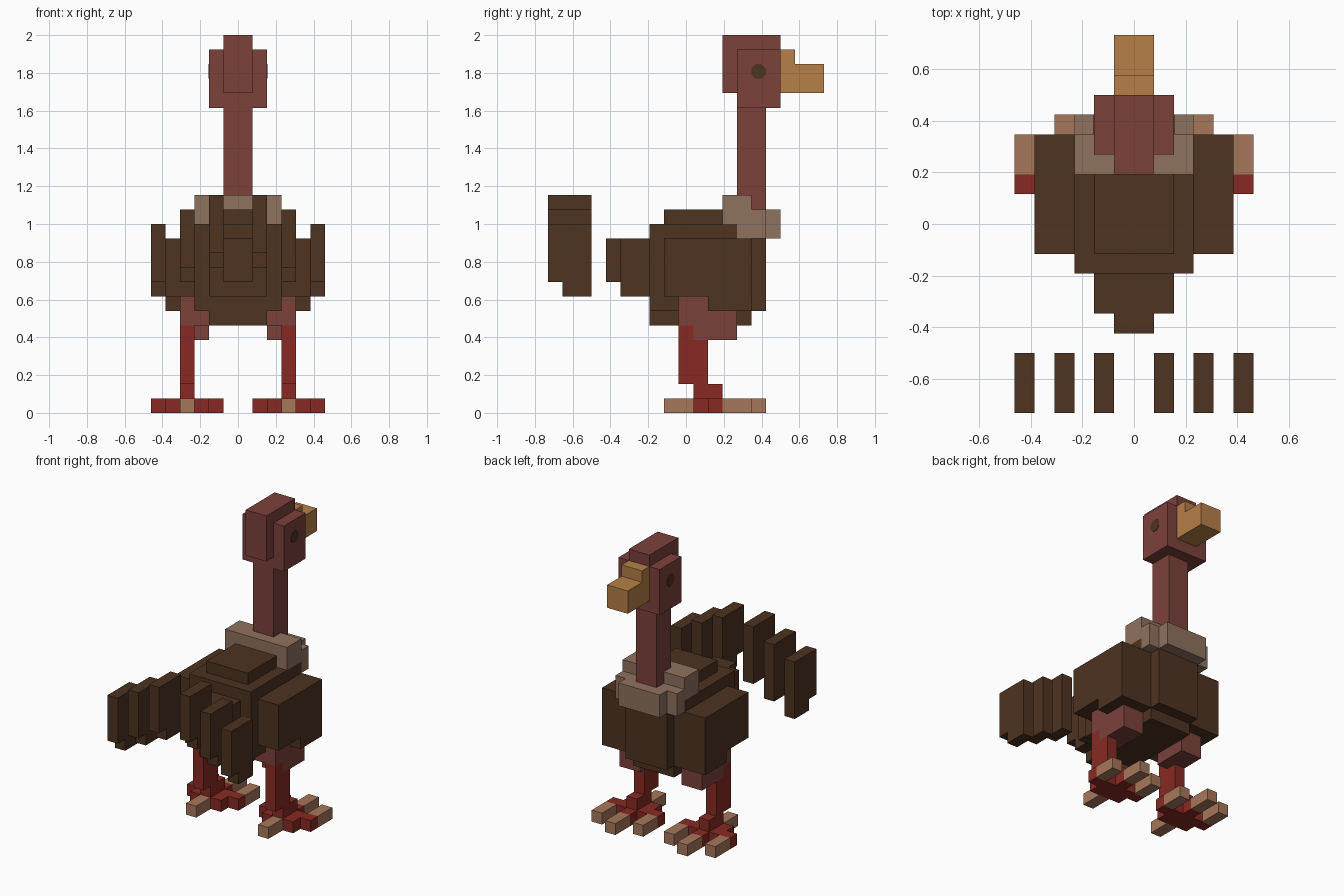
import bpy
import bmesh
import math
from mathutils import Matrix, Vector

U = 1 / 13  # one block of the model's grid

cube = bpy.data.objects.get("Cube")
if cube:
    bpy.data.objects.remove(cube, do_unlink=True)


def material(name, rgb):
    """Flat material from 0-255 display values."""
    lin = [((c / 255 + 0.055) / 1.055) ** 2.4 for c in rgb]
    mat = bpy.data.materials.new(name)
    mat.use_nodes = True
    mat.diffuse_color = (*lin, 1)
    bsdf = mat.node_tree.nodes["Principled BSDF"]
    bsdf.inputs["Base Color"].default_value = (*lin, 1)
    return mat


BROWN = material("dark brown feathers", (77, 51, 33))
SKIN = material("dusky red skin", (124, 65, 59))
RED = material("red legs", (136, 42, 35))
CLAW = material("tan claws", (166, 119, 91))
DOWN = material("pale collar", (144, 114, 96))
BEAK = material("ochre beak", (182, 128, 72))


def finish(name, bm, mat):
    mesh = bpy.data.meshes.new(name)
    bm.to_mesh(mesh)
    bm.free()
    mesh.materials.append(mat)
    obj = bpy.data.objects.new(name, mesh)
    bpy.context.collection.objects.link(obj)
    return obj


def block(name, mat, x, y, z):
    """Box between the given block coordinates."""
    lo, hi = (Vector(c) * U for c in zip(x, y, z))
    bm = bmesh.new()
    bmesh.ops.create_cube(bm, size=1, matrix=Matrix.Translation((lo + hi) / 2)
                          @ Matrix.Diagonal((*(hi - lo), 1)))
    return finish(name, bm, mat)


def centred(name, mat, half, y, z):
    return block(name, mat, (-half, half), y, z)


def pair(name, mat, x, y, z):
    block("left_" + name, mat, x, y, z)
    block("right_" + name, mat, (-x[1], -x[0]), y, z)


# Head, beak and neck
centred("crest", SKIN, 1, (2.5, 6.5), (22, 26))
centred("head", SKIN, 2, (3.5, 6.5), (21, 25))
centred("upper_beak", BEAK, 1, (6.5, 7.5), (22, 25))
centred("lower_beak", BEAK, 1, (6.5, 9.5), (22, 24))
centred("neck", SKIN, 1, (3.5, 5.5), (13, 21))

# Eyes: thin eight-sided plates
for side, label in ((1, "left"), (-1, "right")):
    bm = bmesh.new()
    radius = U / 2 / math.cos(math.pi / 8)
    bmesh.ops.create_cone(
        bm, cap_ends=True, segments=8, radius1=radius, radius2=radius, depth=0.006,
        matrix=Matrix.Translation((side * 2 * U, 5 * U, 23.5 * U))
        @ Matrix.Rotation(math.pi / 2, 4, "Y") @ Matrix.Rotation(math.pi / 8, 4, "Z"))
    finish(label + "_eye", bm, BROWN)

# Collar
centred("collar_back", DOWN, 3, (2.5, 4.5), (13, 15))
centred("collar_middle", DOWN, 3, (3.5, 5.5), (12, 14))
centred("collar_front", DOWN, 2, (5.5, 6.5), (12, 14))

# Body
centred("body", BROWN, 3, (-2.5, 4.5), (7, 13))
centred("back_hump", BROWN, 2, (-1.5, 2.5), (13, 14))
centred("breast", BROWN, 2, (4.5, 5.5), (7, 12))
centred("belly", BROWN, 2, (-2.5, 4.5), (6, 7))
centred("rump", BROWN, 2, (-4.5, -2.5), (8, 12))
centred("tail_root", BROWN, 1, (-5.5, -4.5), (9, 12))

# Wings
pair("wing", BROWN, (3, 5), (-1.5, 4.5), (8, 12))
pair("wing_front", BROWN, (3, 5), (1.5, 4.5), (7, 8))

# Tail feathers: a fan that drops by one block per step outward
for i in range(3):
    x, low = (1 + 2 * i, 2 + 2 * i), 10 - i
    pair(f"tail_feather_{i + 1}", BROWN, x, (-9.5, -6.5), (low + 1, low + 5))
    pair(f"tail_feather_tip_{i + 1}", BROWN, x, (-8.5, -6.5), (low, low + 1))

# Legs
pair("thigh", SKIN, (2, 4), (-0.5, 1.5), (6, 8))
pair("knee", SKIN, (2, 4), (0.5, 3.5), (5, 7))
pair("shin_back", RED, (3, 4), (-0.5, 0.5), (2, 6))
pair("shin_front", RED, (3, 4), (0.5, 1.5), (2, 5))
pair("ankle", RED, (3, 4), (0.5, 2.5), (1, 2))

# Feet
pair("foot", RED, (2, 5), (0.5, 2.5), (0, 1))
pair("middle_toe", RED, (3, 4), (2.5, 3.5), (0, 1))
pair("middle_claw", CLAW, (3, 4), (3.5, 5.5), (0, 1))
pair("back_claw", CLAW, (3, 4), (-1.5, 0.5), (0, 1))
for label, x in (("inner", (1, 2)), ("outer", (5, 6))):
    pair(label + "_toe", RED, x, (1.5, 2.5), (0, 1))
    pair(label + "_claw", CLAW, x, (2.5, 4.5), (0, 1))
